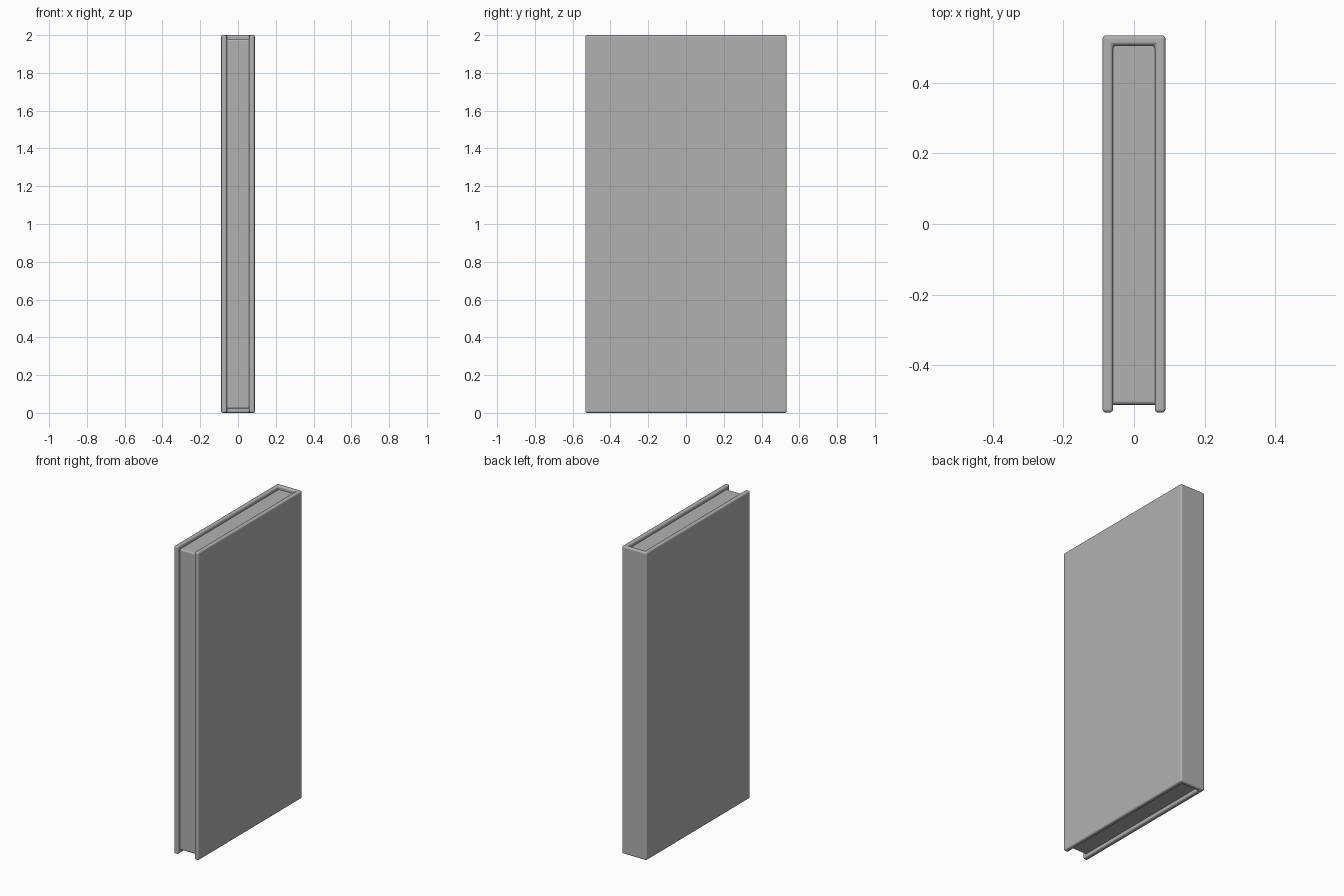
import bpy, bmesh

if "Cube" in bpy.data.objects:
    bpy.data.objects.remove(bpy.data.objects["Cube"])

W, D, H = 0.089, 0.533, 2.0   # half width, half depth, height
T = 0.03                      # cover board thickness
INSET = 0.022                 # pages set back from the cover edges

grey = bpy.data.materials.new("mid_grey")
grey.diffuse_color = (0.442, 0.442, 0.442, 1)
grey.use_nodes = True
grey.node_tree.nodes["Principled BSDF"].inputs["Base Color"].default_value = grey.diffuse_color


def extruded(name, profile, z0, z1, bevel):
    """Extrude an xy outline from z0 to z1 and round its edges."""
    bm = bmesh.new()
    face = bm.faces.new([bm.verts.new((x, y, z0)) for x, y in profile])
    top = bmesh.ops.extrude_face_region(bm, geom=[face])["geom"]
    bmesh.ops.translate(bm, vec=(0, 0, z1 - z0),
                        verts=[v for v in top if isinstance(v, bmesh.types.BMVert)])
    bmesh.ops.recalc_face_normals(bm, faces=bm.faces)
    mesh = bpy.data.meshes.new(name)
    bm.to_mesh(mesh)
    bm.free()
    mesh.materials.append(grey)
    ob = bpy.data.objects.new(name, mesh)
    bpy.context.collection.objects.link(ob)
    mod = ob.modifiers.new("rounded_edges", "BEVEL")
    mod.width, mod.segments = bevel, 4
    mod.harden_normals = True
    bpy.ops.object.select_all(action="DESELECT")
    ob.select_set(True)
    bpy.context.view_layer.objects.active = ob
    bpy.ops.object.shade_smooth()
    return ob


# Cover: two boards joined by the spine at the back
i, s = W - T, D - 0.028
extruded("cover", [(-W, -D), (-i, -D), (-i, s), (i, s),
                   (i, -D), (W, -D), (W, D), (-W, D)], 0, H, 0.01)

# Page block, recessed at top, bottom and front, its sides tucked into the cover
f, p, b = -D + INSET, i + 0.012, s + 0.012
extruded("pages", [(-p, f), (p, f), (p, b), (-p, b)], INSET, H - INSET, 0.011)
